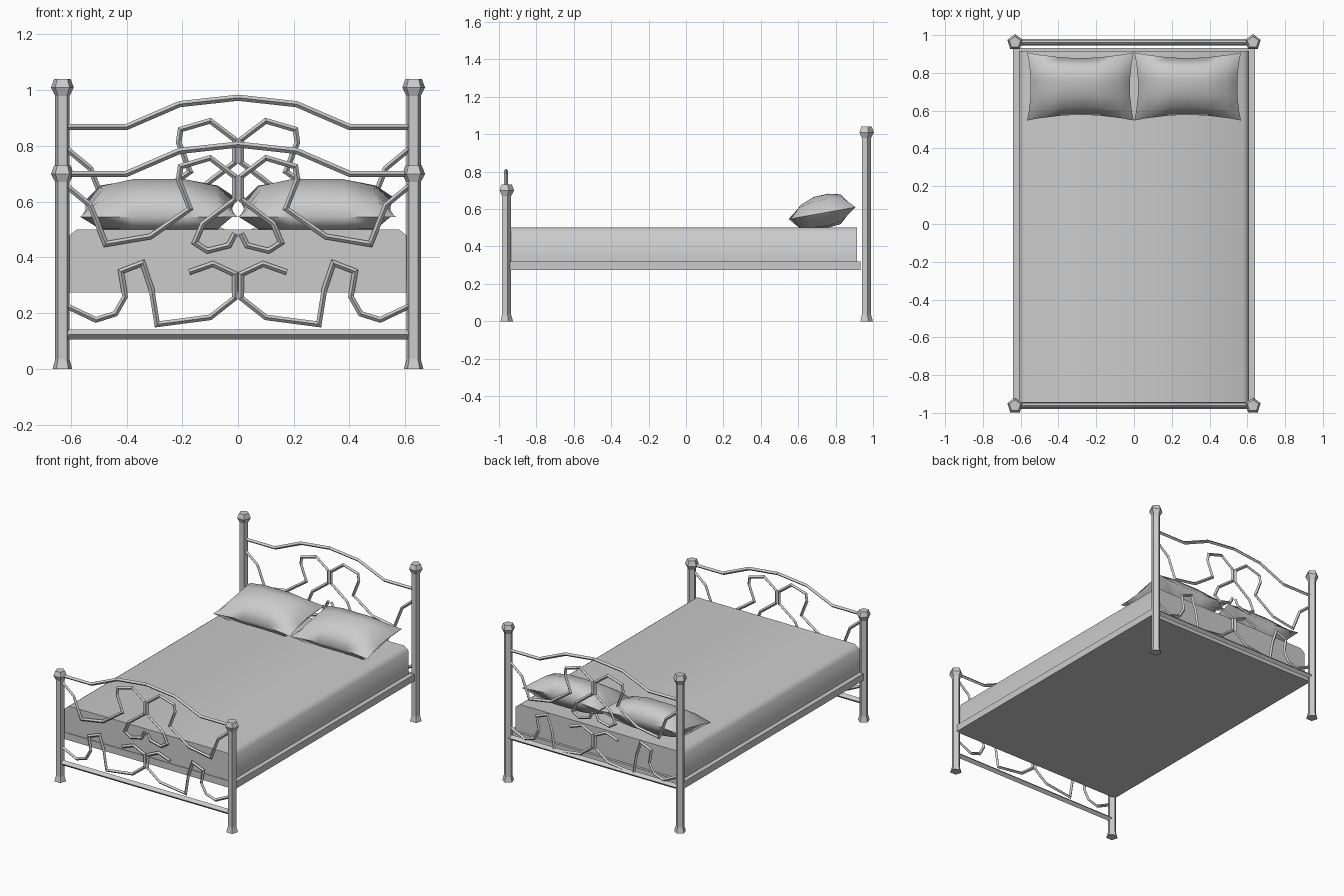
import bpy, bmesh, math
from mathutils import Vector

if "Cube" in bpy.data.objects:
    bpy.data.objects.remove(bpy.data.objects["Cube"])


def finish(name, bm, smooth=None):
    bmesh.ops.recalc_face_normals(bm, faces=bm.faces)
    me = bpy.data.meshes.new(name)
    bm.to_mesh(me)
    bm.free()
    ob = bpy.data.objects.new(name, me)
    bpy.context.collection.objects.link(ob)
    if smooth:
        bpy.ops.object.select_all(action='DESELECT')
        ob.select_set(True)
        bpy.context.view_layer.objects.active = ob
        bpy.ops.object.shade_smooth_by_angle(angle=math.radians(smooth))
    return ob


def skin(bm, rings):
    """Bridge a list of closed vertex rings and cap both ends."""
    n = len(rings[0])
    for a, b in zip(rings, rings[1:]):
        for i in range(n):
            j = (i + 1) % n
            bm.faces.new((a[i], a[j], b[j], b[i]))
    bm.faces.new(rings[0])
    bm.faces.new(rings[-1])


def post(name, x, y, h):
    """Five-sided post with flared foot and faceted knob."""
    bm = bmesh.new()
    profile = [(.037, 0), (.027, .035), (.027, h - .06), (.043, h - .03), (.031, h)]
    rings = []
    for r, z in profile:
        angles = [math.radians(90 + 72 * i) for i in range(5)]
        rings.append([bm.verts.new((x + r * math.cos(a), y + r * math.sin(a), z)) for a in angles])
    skin(bm, rings)
    finish(name, bm)


def rod(name, path, y, dz=0, r=.010, sx=1):
    """Four-sided mitred rod along a path in the XZ plane."""
    pts = [Vector((sx * x, z + dz)) for x, z in path]
    bm = bmesh.new()
    rings = []
    for i, p in enumerate(pts):
        d0 = (p - pts[i - 1]).normalized() if i else None
        d1 = (pts[i + 1] - p).normalized() if i < len(pts) - 1 else None
        d0, d1 = d0 or d1, d1 or d0
        t = (d0 + d1).normalized()
        n = Vector((-t.y, t.x)) * r / max(t.dot(d0), .6)
        rings.append([bm.verts.new(c) for c in (
            (p.x + n.x, y, p.y + n.y), (p.x, y + r, p.y),
            (p.x - n.x, y, p.y - n.y), (p.x, y - r, p.y))])
    skin(bm, rings)
    finish(name, bm)


def prism(name, profile, y0, y1, smooth=None):
    bm = bmesh.new()
    skin(bm, [[bm.verts.new((x, y, z)) for x, z in profile] for y in (y0, y1)])
    finish(name, bm, smooth)


def pillow(name, cx):
    """Tilted cushion with drawn-out corners."""
    bm = bmesh.new()
    us = (-1, -.78, -.35, 0, .35, .78, 1)
    vs = (-1, -.75, -.3, .2, .65, 1)

    def point(u, v, side):
        x = cx + u * (.262 + .02 * v * v)
        y = .728 + v * (.15 + .03 * u * u)
        z = .578 + .032 * v
        bulge = (1 - u ** 4) * (1 - abs(v) ** 3)
        z += side * .098 * bulge ** .65
        return (x, y, max(z, .5))

    for side in (1, -1):
        g = [[bm.verts.new(point(u, v, side)) for v in vs] for u in us]
        for i in range(len(us) - 1):
            for j in range(len(vs) - 1):
                bm.faces.new((g[i][j], g[i + 1][j], g[i + 1][j + 1], g[i][j + 1]))
    bmesh.ops.remove_doubles(bm, verts=bm.verts, dist=.0005)
    finish(name, bm, 70)


# Ironwork paths for the left half
top_rail = [(-.615, .70), (-.40, .70), (-.21, .782), (0, .805)]
upper_scroll = [(-.615, .657), (-.53, .587), (-.475, .448), (-.315, .475), (-.172, .575),
                (-.213, .68), (-.206, .726), (-.10, .757), (-.011, .69), (-.011, .608),
                (-.127, .52), (-.155, .453), (-.11, .424), (-.033, .443), (-.011, .485)]
lower_scroll = [(-.615, .226), (-.51, .176), (-.44, .198), (-.405, .26), (-.42, .35),
                (-.342, .38), (-.31, .285), (-.29, .16), (-.10, .185), (-.011, .255),
                (-.011, .34), (-.09, .377), (-.175, .347)]

# Headboard and footboard
for end, y, height, rail_dz, scroll_dz in (("foot", -.962, .73, 0, 0),
                                           ("head", .962, 1.04, .168, .133)):
    for side, sx in (("left", 1), ("right", -1)):
        post(f"{end}_post_{side}", -.63 * sx, y, height)
        rod(f"{end}_top_rail_{side}", top_rail, y, rail_dz, .011, sx)
        rod(f"{end}_upper_scroll_{side}", upper_scroll, y, scroll_dz, .010, sx)
        rod(f"{end}_lower_scroll_{side}", lower_scroll, y, scroll_dz, .010, sx)
    rod(f"{end}_bottom_bar", [(-.615, .124), (.615, .124)], y, rail_dz, .018)

# Bed base
prism("bed_base", [(-.64, .275), (.64, .275), (.64, .32), (-.64, .32)], -.948, .932)

# Mattress with eased top edges
prism("mattress", [(-.61, .315), (.61, .315), (.61, .475), (.578, .5), (-.578, .5), (-.61, .475)],
      -.944, .915, 60)

# Pillows
pillow("pillow_left", -.284)
pillow("pillow_right", .284)
